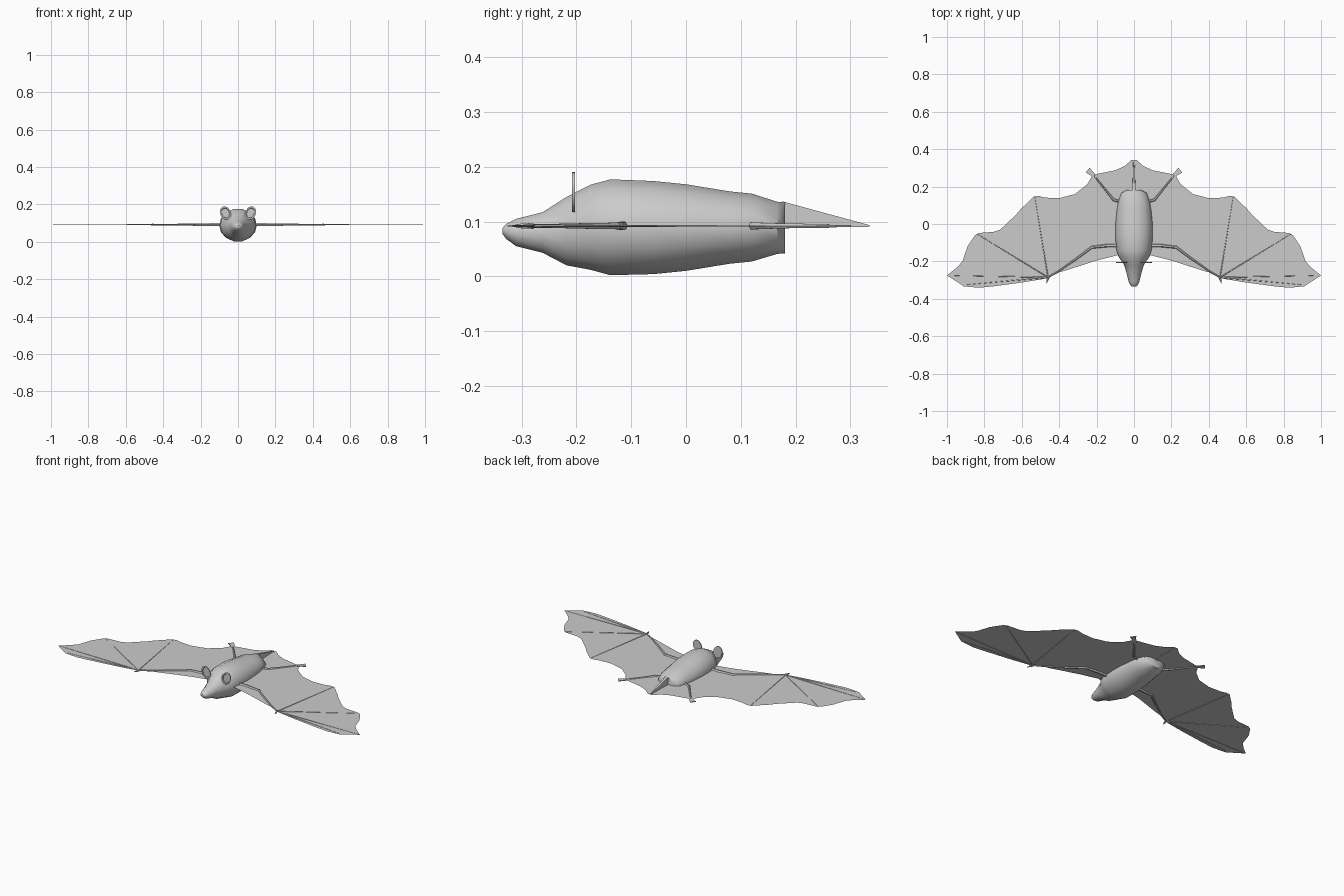
import bpy, bmesh, math
from mathutils import Vector, Matrix

Z = 0.092  # wing plane height


def make(name, bm, mirror=False, smooth=None):
    me = bpy.data.meshes.new(name)
    bm.to_mesh(me)
    bm.free()
    ob = bpy.data.objects.new(name, me)
    bpy.context.collection.objects.link(ob)
    if mirror:
        m = ob.modifiers.new("mirror", 'MIRROR')
        m.use_clip = True
    if smooth:
        bpy.ops.object.select_all(action='DESELECT')
        ob.select_set(True)
        bpy.context.view_layer.objects.active = ob
        bpy.ops.object.shade_smooth_by_angle(angle=math.radians(smooth))
    return ob


def loft(bm, rings):
    rings = [[bm.verts.new(p) for p in r] for r in rings]
    n = len(rings[0])
    for a, b in zip(rings, rings[1:]):
        for i in range(n):
            bm.faces.new((a[i], a[(i + 1) % n], b[(i + 1) % n], b[i]))
    bm.faces.new(rings[0])
    bm.faces.new(rings[-1])
    bmesh.ops.recalc_face_normals(bm, faces=bm.faces)


def bone(name, points, sides=6):
    """Tapered limb through (x, y, radius) points lying in the wing plane."""
    bm = bmesh.new()
    rings = []
    for i, (x, y, r) in enumerate(points):
        a, b = points[max(i - 1, 0)], points[min(i + 1, len(points) - 1)]
        d = Vector((b[0] - a[0], b[1] - a[1], 0)).normalized()
        s = Vector((-d.y, d.x, 0))
        rings.append([Vector((x, y, Z)) + s * r * math.cos(t) + Vector((0, 0, r * math.sin(t)))
                      for t in (math.tau * k / sides for k in range(sides))])
    loft(bm, rings)
    return make(name, bm, True, 50)


# Body and head: y, bottom z, top z, half width
sections = [(-0.335, 0.077, 0.088, 0.010), (-0.328, 0.068, 0.096, 0.019), (-0.31, 0.055, 0.105, 0.028),
            (-0.262, 0.043, 0.117, 0.040), (-0.218, 0.020, 0.145, 0.053), (-0.175, 0.012, 0.167, 0.083),
            (-0.138, 0.002, 0.177, 0.095), (-0.06, 0.004, 0.174, 0.101), (0.0, 0.010, 0.168, 0.100),
            (0.08, 0.023, 0.155, 0.092), (0.12, 0.027, 0.151, 0.085), (0.167, 0.041, 0.136, 0.069),
            (0.181, 0.042, 0.135, 0.040)]
bm = bmesh.new()
N = 14
k = 1 / math.cos(math.pi / N)
loft(bm, [[((w * math.sin(t)), y, (b + h) / 2 + (h - b) / 2 * k * math.cos(t))
           for t in (math.tau * (i + 0.5) / N for i in range(N))] for y, b, h, w in sections])
make("body", bm, smooth=40)

# Wing and tail membrane
outline = [(0, -0.15), (0.08, -0.165), (0.2, -0.195), (0.36, -0.247), (0.4, -0.258), (0.46, -0.29),
           (0.6, -0.313), (0.75, -0.333), (0.83, -0.341), (0.91, -0.333), (1.0, -0.275), (0.95, -0.235),
           (0.917, -0.2), (0.89, -0.12), (0.85, -0.06), (0.83, -0.048), (0.75, -0.042), (0.715, -0.03),
           (0.63, 0.05), (0.605, 0.08), (0.535, 0.147), (0.51, 0.15), (0.475, 0.141), (0.4, 0.138),
           (0.315, 0.16), (0.25, 0.212), (0.225, 0.255), (0.195, 0.268), (0.1, 0.287), (0.05, 0.31),
           (0.015, 0.341), (0, 0.342)]
bm = bmesh.new()
bm.faces.new([bm.verts.new((x, y, Z)) for x, y in outline])
bmesh.ops.triangulate(bm, faces=bm.faces)
make("wing_membrane", bm, True)

# Arms, thumbs, fingers and legs
bone("upper_arm", [(0.06, -0.115, 0.009), (0.14, -0.115, 0.009), (0.23, -0.125, 0.007)])
bone("forearm", [(0.22, -0.12, 0.007), (0.3, -0.18, 0.006), (0.4, -0.25, 0.004), (0.46, -0.285, 0.004)])
bone("thumb", [(0.455, -0.28, 0.006), (0.463, -0.3, 0.005), (0.467, -0.318, 0.001)])
for i, (x, y) in enumerate([(0.53, 0.145), (0.84, -0.053), (0.99, -0.275), (0.9, -0.325)]):
    bone("finger_%d" % (i + 1), [(0.46, -0.285, 0.003), (x, y, 0.001)])
bone("leg", [(0.06, 0.115, 0.008), (0.11, 0.13, 0.007), (0.15, 0.18, 0.005), (0.215, 0.26, 0.004)])

# Feet
bm = bmesh.new()
foot = [(0.195, 0.255), (0.21, 0.24), (0.235, 0.262), (0.258, 0.275), (0.237, 0.301), (0.215, 0.274)]
loft(bm, [[(x, y, Z + d) for x, y in foot] for d in (-0.002, 0.002)])
make("foot", bm, True)

# Tail wedge above the membrane
bm = bmesh.new()
loft(bm, [[(-0.009, 0.175, 0.088), (0.009, 0.175, 0.088), (0.008, 0.175, 0.137), (-0.008, 0.175, 0.137)],
          [(-0.004, 0.335, 0.0905), (0.004, 0.335, 0.0905), (0.003, 0.335, 0.0935), (-0.003, 0.335, 0.0935)]])
make("tail", bm)

# Ears: tilted oval plates with a dished front
bm = bmesh.new()
place = Matrix.Translation((0.067, -0.2055, 0.154)) @ Matrix.Rotation(math.radians(22), 4, 'Y')
loft(bm, [[place @ Vector((0.028 * s * math.cos(t), y, 0.0375 * s * math.sin(t)))
           for t in (math.tau * i / 16 for i in range(16))]
          for s, y in ((0.7, 0.0005), (0.75, -0.0025), (1, -0.0025), (1, 0.0025))])
make("ear", bm, True, 40)
